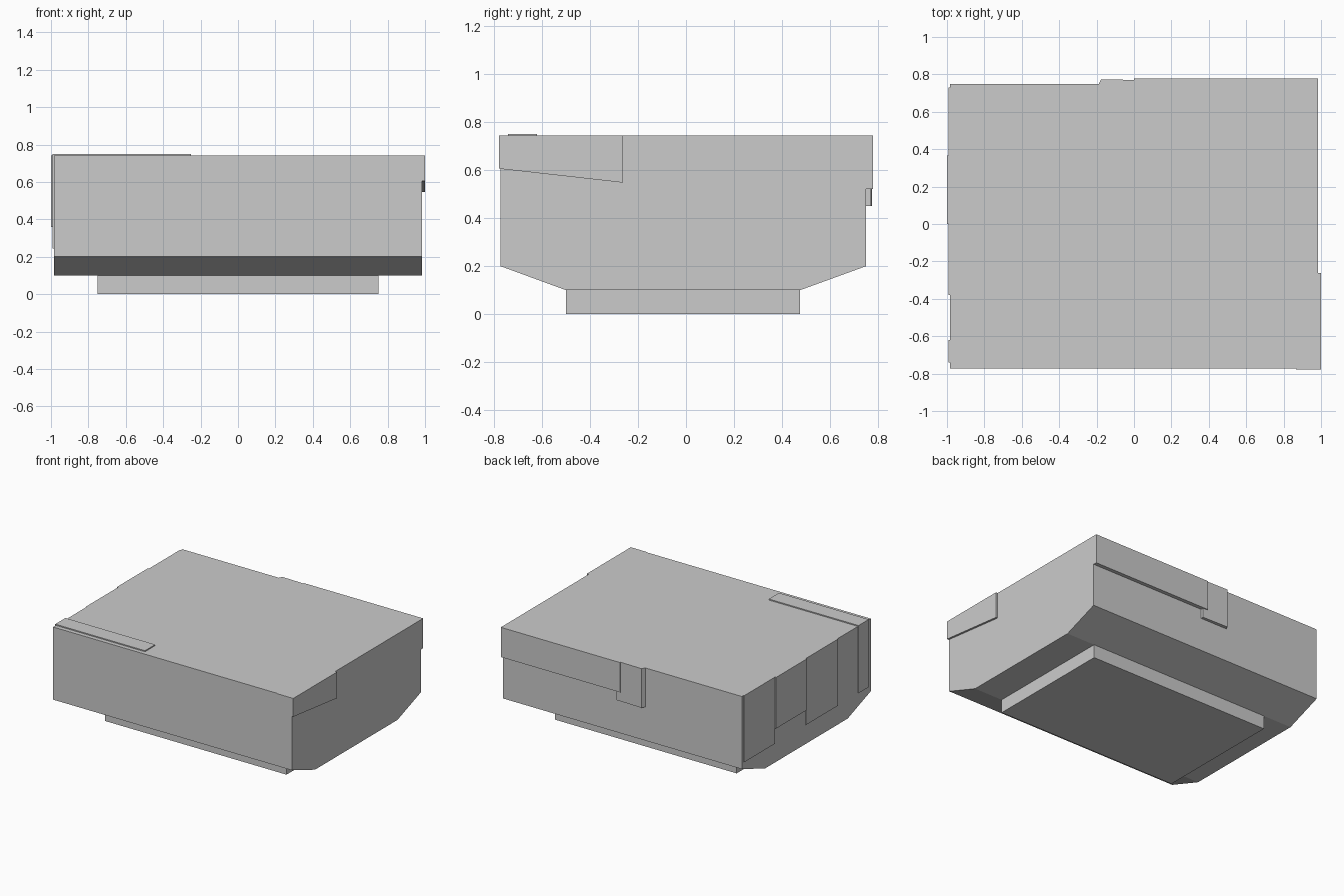
import bpy, bmesh
from mathutils import Vector

if "Cube" in bpy.data.objects:
    bpy.data.objects.remove(bpy.data.objects["Cube"])

TOP = 0.742


def prism(name, pts, axis, lo, hi):
    """Extrude a 2D profile along an axis: 'x' takes (y, z), 'z' takes (x, y)."""
    bm = bmesh.new()
    if axis == 'x':
        verts = [bm.verts.new((lo, a, b)) for a, b in pts]
        step = Vector((hi - lo, 0, 0))
    else:
        verts = [bm.verts.new((a, b, lo)) for a, b in pts]
        step = Vector((0, 0, hi - lo))
    face = bm.faces.new(verts)
    new = bmesh.ops.extrude_face_region(bm, geom=[face])['geom']
    bmesh.ops.translate(bm, vec=step, verts=[v for v in new if isinstance(v, bmesh.types.BMVert)])
    bmesh.ops.recalc_face_normals(bm, faces=bm.faces)
    mesh = bpy.data.meshes.new(name)
    bm.to_mesh(mesh)
    bm.free()
    obj = bpy.data.objects.new(name, mesh)
    bpy.context.collection.objects.link(obj)
    return obj


def box(name, x0, x1, y0, y1, z0, z1):
    return prism(name, [(x0, y0), (x1, y0), (x1, y1), (x0, y1)], 'z', z0, z1)


# Main body with sloped underside, and the foot below it
prism("body", [(-0.772, TOP), (-0.772, 0.2), (-0.499, 0.1), (0.474, 0.1),
               (0.749, 0.2), (0.749, TOP)], 'x', -0.985, 0.985)
box("foot", -0.75, 0.75, -0.499, 0.474, 0.0, 0.1)

# Right side panel with slanted lower edge, wrapping round the front corner
prism("right_panel", [(-0.777, TOP), (-0.777, 0.605), (-0.262, 0.547), (-0.262, TOP)],
      'x', 0.98, 1.0)
box("front_corner_panel", 0.865, 0.99, -0.777, -0.765, 0.605, TOP)

# Back panel and latch plate with a bevelled end
box("back_panel", 0.0, 0.985, 0.74, 0.777, 0.52, TOP)
prism("latch_plate", [(0.035, 0.74), (0.035, 0.769), (-0.175, 0.774), (-0.188, 0.749),
                      (-0.188, 0.74)], 'z', 0.45, TOP)

# Left side: thick panel flanked by thin ones
box("left_panel", -1.0, -0.98, 0.0, 0.365, 0.36, TOP)
for i, (y0, y1) in enumerate([(-0.38, 0.0), (0.365, 0.73)]):
    box(f"left_thin_panel_{i + 1}", -0.991, -0.98, y0, y1, 0.245, TOP)

# Strap across the top, folding down the left side
box("top_strap", -0.991, -0.25, -0.74, -0.62, 0.735, 0.75)
box("side_strap", -0.991, -0.98, -0.74, -0.62, 0.245, 0.74)
